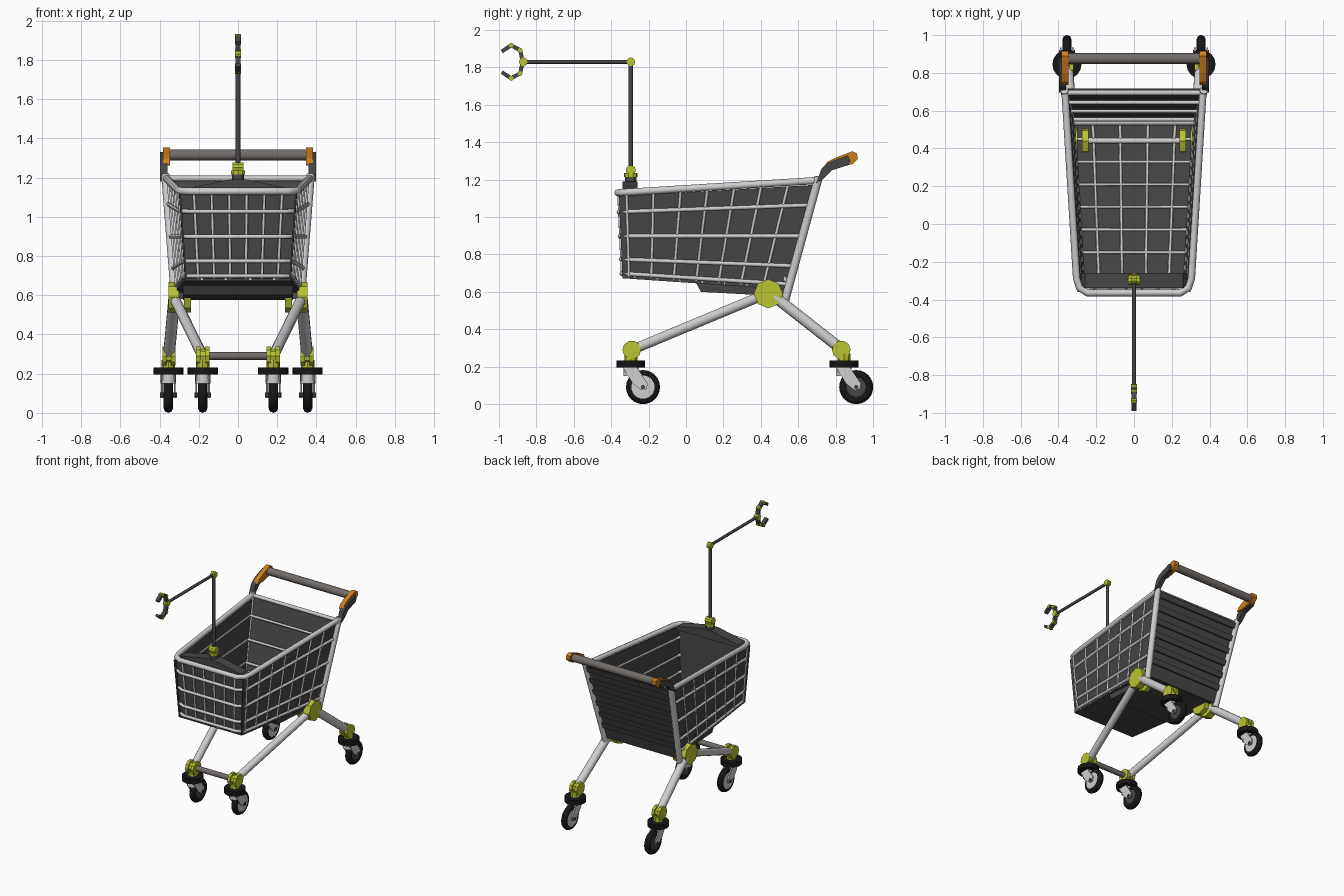
import bpy, bmesh, math
from mathutils import Vector

if "Cube" in bpy.data.objects:
    bpy.data.objects.remove(bpy.data.objects["Cube"])

def mat(name, c):
    m = bpy.data.materials.new(name)
    m.diffuse_color = (*c, 1)
    m.use_nodes = True
    m.node_tree.nodes["Principled BSDF"].inputs["Base Color"].default_value = m.diffuse_color
    return m
LIGHT = mat("light metal", (0.62, 0.62, 0.63))
DARK = mat("dark grey panel", (0.062, 0.062, 0.062))
TAUPE = mat("taupe grip", (0.165, 0.15, 0.14))
LIME = mat("lime joint", (0.48, 0.55, 0.03))
ORANGE = mat("orange cap", (0.62, 0.21, 0.012))
BLACK = mat("black rubber", (0.008, 0.008, 0.008))

def add(name, me, m, angle=35):
    me.name = name
    ob = bpy.data.objects.new(name, me)
    bpy.context.collection.objects.link(ob)
    me.materials.clear()
    me.materials.append(m)
    for p in me.polygons:
        p.use_smooth = angle > 0
        p.material_index = 0
    if angle:
        me.set_sharp_from_angle(angle=math.radians(angle))
    return ob

def wires(name, paths, r, m, res=1, closed=False):
    """Round tubes along polylines, all in one mesh."""
    cu = bpy.data.curves.new(name, 'CURVE')
    cu.dimensions = '3D'
    cu.bevel_depth, cu.bevel_resolution, cu.use_fill_caps = r, res, True
    for pts in paths:
        s = cu.splines.new('POLY')
        s.points.add(len(pts) - 1)
        for p, q in zip(s.points, pts):
            p.co = (*q, 1)
        s.use_cyclic_u = closed
    ob = bpy.data.objects.new(name, cu)
    bpy.context.collection.objects.link(ob)
    me = bpy.data.meshes.new_from_object(ob.evaluated_get(bpy.context.evaluated_depsgraph_get()))
    bpy.data.objects.remove(ob)
    return add(name, me, m, 65)

def rod(name, a, b, r, m, n=12, r2=None, angle=35):
    """Cylinder or cone between two points."""
    a, b = Vector(a), Vector(b)
    bm = bmesh.new()
    bmesh.ops.create_cone(bm, cap_ends=True, segments=n, radius1=r, radius2=r2 or r, depth=(b - a).length)
    q = Vector((0, 0, 1)).rotation_difference(b - a).to_matrix().to_4x4()
    q.translation = (a + b) / 2
    bm.transform(q)
    me = bpy.data.meshes.new(name)
    bm.to_mesh(me)
    bm.free()
    return add(name, me, m, angle)

def plate(name, pts, off, m):
    """Flat polygon extruded by a vector."""
    bm = bmesh.new()
    f = bm.faces.new([bm.verts.new(p) for p in pts])
    ex = bmesh.ops.extrude_face_region(bm, geom=[f], use_keep_orig=True)
    bmesh.ops.translate(bm, vec=off, verts=[v for v in ex['geom'] if isinstance(v, bmesh.types.BMVert)])
    bmesh.ops.recalc_face_normals(bm, faces=bm.faces)
    me = bpy.data.meshes.new(name)
    bm.to_mesh(me)
    bm.free()
    return add(name, me, m, 0)

def yz(pts, x):
    return [(x, y, z) for y, z in pts]

# Basket surface: w across (-1..1), u front to back, v bottom to top
FB, FT = Vector((0.27, -0.34, 0.685)), Vector((0.30, -0.36, 1.13))
BB, BT = Vector((0.32, 0.535, 0.625)), Vector((0.365, 0.695, 1.195))
def P(w, u, v):
    p = FB.lerp(FT, v).lerp(BB.lerp(BT, v), u)
    return Vector((p.x * w, p.y, p.z))

# Dark basket panels
T = 0.008
for s, side in ((-1, "left"), (1, "right")):
    plate(side + "_panel", [P(s, u, v) for u, v in ((0, 0), (1, 0), (1, 0.96), (0, 0.96))], (-s * T, 0, 0), DARK)
plate("front_panel", [P(w, 0.02, v) for w, v in ((-1, 0), (1, 0), (1, 0.97), (-1, 0.97))], (0, T, 0), DARK)
plate("back_panel", [P(w, 1, v) for w, v in ((-1, -0.08), (1, -0.08), (1, 1), (-1, 1))], (0, 0.015, 0), DARK)
plate("floor_panel", [P(w, u, 0) for w, u in ((-1, 0), (1, 0), (1, 1), (-1, 1))], (0, 0, -0.012), DARK)
plate("under_tray", yz([(0.05, 0.655), (0.08, 0.60), (0.36, 0.585), (0.53, 0.575), (0.53, 0.625)], -0.28), (0.56, 0, 0), DARK)
for i in range(6):
    v = 0.08 + i * 0.165
    plate("back_rib", [P(w, 1, vv) + Vector((0, 0.013, 0)) for w, vv in ((-0.97, v), (0.97, v), (0.97, v + 0.07), (-0.97, v + 0.07))],
          (0, 0.014, 0), DARK)

# Wire lattice
rows = (0.03, 0.2, 0.48, 0.77)
def hoop(v, c=0.06):
    """Open U around both sides and the front with rounded corners."""
    half = [P(1, 1, v), P(1, c, v), P(0.96, c * 0.3, v), P(0.82, -0.005, v)]
    return half + [Vector((-p.x, p.y, p.z)) for p in reversed(half)]
wires("basket_hoops", [hoop(v) for v in rows], 0.012, LIGHT)
side_w = [[P(s, u, 0), P(s, u, 1)] for s in (-1, 1) for u in [0.04 + i * 0.137 for i in range(7)]]
front_w = [[P(w, 0, 0), P(w, 0, 1)] for w in (-0.75, -0.45, -0.15, 0.15, 0.45, 0.75)]
floor_w = [[P(w, 0, 0), P(w, 1, 0)] for w in (-0.68, -0.23, 0.23, 0.68)]
floor_w += [[P(-1, u, 0), P(1, u, 0)] for u in [0.08 + i * 0.137 for i in range(7)]]
wires("basket_thin_wires", side_w + front_w + floor_w, 0.008, LIGHT)
wires("back_inner_bars", [[P(-1, 0.985, v), P(1, 0.985, v)] for v in (0.2, 0.48, 0.77)], 0.01, LIGHT)
wires("bottom_back_bar", [[P(-1, 0.99, 0.08), P(1, 0.99, 0.08)]], 0.017, LIGHT, 2)
wires("top_rim", [hoop(1, 0.07)], 0.019, LIGHT, 2)
wires("top_back_bar", [[P(-1, 1, 1), P(1, 1, 1)]], 0.014, LIGHT, 2)

# Front mounting deck and mast with claw
plate("mast_deck", [(x, -0.34, z) for x, z in ((-0.28, 1.12), (0.28, 1.12), (0.26, 1.145), (0.04, 1.19), (-0.04, 1.19), (-0.26, 1.145))],
      (0, 0.08, 0), DARK)
MY, MZ = -0.295, 1.83
rod("mast_socket", (0, MY, 1.12), (0, MY, 1.215), 0.031, DARK)
rod("mast_collar", (0, MY, 1.215), (0, MY, 1.235), 0.037, LIME, 10)
rod("mast_collar_joint", (-0.028, MY, 1.25), (0.028, MY, 1.25), 0.027, LIME, 10)
rod("mast", (0, MY, 1.25), (0, MY, MZ), 0.012, DARK)
rod("elbow_joint", (-0.016, MY, MZ), (0.016, MY, MZ), 0.023, LIME, 10)
rod("arm", (0, MY, MZ), (0, -0.87, MZ), 0.011, DARK)
rod("wrist_joint", (-0.016, -0.87, MZ), (0.016, -0.87, MZ), 0.023, LIME, 10)
finger = [(-0.875, 0.01), (-0.887, 0.062), (-0.935, 0.088), (-0.985, 0.055)]
for s in (-1, 1):
    for i in range(3):
        (y0, z0), (y1, z1) = finger[i:i + 2]
        d = Vector((0, y1 - y0, s * (z1 - z0))).normalized()
        n = Vector((0, -d.z, d.y)) * 0.011
        a, b = Vector((-0.014, y0, MZ + s * z0)), Vector((-0.014, y1, MZ + s * z1))
        plate("claw_finger", [a - n, b - n * 0.9, b + n * 0.9, a + n], (0.028, 0, 0), DARK)
        if i:
            rod("claw_knuckle", (-0.016, y0, a.z), (0.016, y0, a.z), 0.013, LIME, 8)

# Handle
rod("handle_bar", (-0.36, 0.875, 1.315), (0.36, 0.875, 1.315), 0.029, TAUPE, 16)
cap = [(0.735, 1.265), (0.755, 1.295), (0.80, 1.318), (0.89, 1.352), (0.915, 1.34), (0.917, 1.31), (0.89, 1.283), (0.80, 1.262)]
arm = [(0.695, 1.18), (0.725, 1.26), (0.755, 1.287), (0.80, 1.307), (0.865, 1.33), (0.88, 1.30), (0.865, 1.277), (0.78, 1.25), (0.735, 1.205)]

# Caster wheel assembly
def caster(x, y, s, pale, tag):
    rod(tag + "_caster_stem", (x, y, 0.225), (x, y, 0.27), 0.035, LIME, 8)
    rod(tag + "_caster_cap", (x, y, 0.195), (x, y, 0.232), 0.077, BLACK, 16)
    rod(tag + "_caster_neck", (x, y, 0.15), (x, y, 0.20), 0.04, LIGHT)
    fork = [(-0.045, 0.20), (0.03, 0.20), (0.09, 0.11), (0.085, 0.08), (0.055, 0.075), (0.01, 0.11)]
    for e in (-1, 1):
        plate(tag + "_fork", yz([(y + a, b) for a, b in fork], x + e * 0.028), (e * 0.009, 0, 0), LIGHT)
    wy, wz = y + 0.065, 0.091
    ring = [(x, wy + 0.067 * math.cos(t), wz + 0.067 * math.sin(t)) for t in [i * math.tau / 24 for i in range(24)]]
    wires(tag + "_tyre", [ring], 0.024, BLACK, 2, True)
    rod(tag + "_wheel_hub", (x - 0.018, wy, wz), (x + 0.018, wy, wz), 0.068, DARK, 24)
    rod(tag + "_hub_face", (x + pale * 0.018, wy, wz), (x + pale * 0.022, wy, wz), 0.062, LIGHT, 24)
    rod(tag + "_axle", (x - 0.043, wy, wz), (x + 0.043, wy, wz), 0.012, DARK, 8)

# Joint made of two flanges and a core
def joint(name, x, y, z, r, w):
    for e in (-1, 1):
        rod(name + "_flange", (x + e * w * 0.35, y, z), (x + e * w, y, z), r, LIME, 10, angle=0)
    rod(name + "_core", (x - w, y, z), (x + w, y, z), r * 0.75, LIME, 10, angle=0)

for s, side in ((-1, "left"), (1, "right")):
    # Handle ends
    plate(side + "_handle_cap", yz(cap, s * 0.347), (s * 0.036, 0, 0), ORANGE)
    plate(side + "_handle_arm", yz(arm, s * 0.36), (s * 0.037, 0, 0), DARK)
    # Rear upright
    rod(side + "_upright", (s * 0.318, 0.53, 0.555), (s * 0.37, 0.71, 1.215), 0.022, LIGHT, 14)
    # Main pivot and legs
    rod(side + "_pivot", (s * 0.30, 0.44, 0.59), (s * 0.355, 0.44, 0.59), 0.078, LIME, 8, angle=0)
    rod(side + "_inner_pivot", (s * 0.24, 0.44, 0.59), (s * 0.275, 0.44, 0.59), 0.078, LIME, 8, angle=0)
    rod(side + "_front_leg", (s * 0.325, 0.42, 0.585), (s * 0.18, -0.29, 0.29), 0.027, LIGHT, 14)
    rod(side + "_rear_leg", (s * 0.325, 0.46, 0.585), (s * 0.352, 0.83, 0.295), 0.03, LIGHT, 14)
    # Ankle joints and casters
    joint(side + "_front_ankle", s * 0.18, -0.29, 0.29, 0.05, 0.035)
    joint(side + "_rear_ankle", s * 0.352, 0.83, 0.29, 0.05, 0.033)
    caster(s * 0.18, -0.295, s, 1 if s > 0 else -1, side + "_front")
    caster(s * 0.355, 0.845, s, -s, side + "_rear")

# Cross members
rod("front_crossbar", (-0.16, -0.29, 0.29), (0.16, -0.29, 0.29), 0.02, TAUPE, 14)
rod("pivot_axle", (-0.25, 0.44, 0.637), (0.25, 0.44, 0.637), 0.013, LIGHT)
